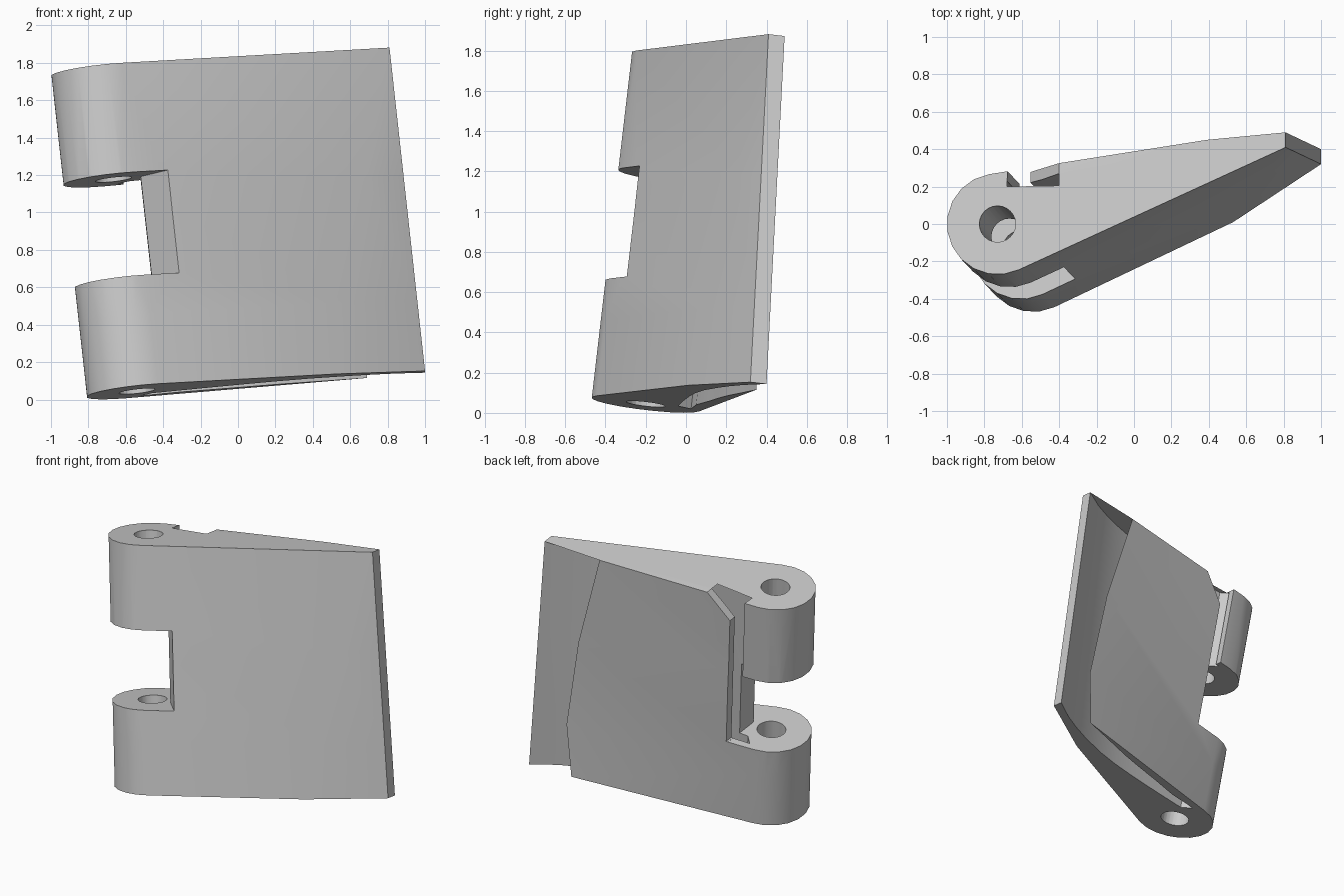
import bpy, bmesh, math

if "Cube" in bpy.data.objects:
    bpy.data.objects.remove(bpy.data.objects["Cube"], do_unlink=True)

HEIGHT = 1.76
LEAN = (0.19, -0.20)          # sideways drift of the pin axis from top to foot
PIN = (-0.73, 0.0)            # pin axis at the top
RADIUS = 0.27

grey = bpy.data.materials.new("plain_grey")
grey.use_nodes = True
grey.diffuse_color = (0.6, 0.6, 0.6, 1)
grey.node_tree.nodes["Principled BSDF"].inputs["Base Color"].default_value = (0.6, 0.6, 0.6, 1)


def lift(x, y, t):
    """Put a plan point on the tilted plane at height fraction t."""
    return (x, y, 0.08 + 0.11 * x - 0.116 * y + HEIGHT * t)


def along_axis(x, y, t):
    """Move a top-plan point along the leaning pin axis."""
    return lift(x + LEAN[0] * (1 - t), y + LEAN[1] * (1 - t), t)


def loft(name, rings):
    """Closed solid through a stack of equal-length rings."""
    bm = bmesh.new()
    levels = [[bm.verts.new(p) for p in ring] for ring in rings]
    n = len(levels[0])
    for low, high in zip(levels, levels[1:]):
        for i in range(n):
            j = (i + 1) % n
            bm.faces.new((low[i], low[j], high[j], high[i]))
    bm.faces.new(levels[0][::-1])
    bm.faces.new(levels[-1])
    bmesh.ops.triangulate(bm, faces=bm.faces[:])
    bmesh.ops.recalc_face_normals(bm, faces=bm.faces[:])
    mesh = bpy.data.meshes.new(name)
    bm.to_mesh(mesh)
    bm.free()
    mesh.materials.append(grey)
    obj = bpy.data.objects.new(name, mesh)
    bpy.context.collection.objects.link(obj)
    return obj


def prism(name, plan, t0, t1):
    return loft(name, [[along_axis(x, y, t) for x, y in plan] for t in (t0, t1)])


def circle(radius, start, end, steps):
    angles = [math.radians(start + (end - start) * i / steps) for i in range(steps + 1)]
    return [(PIN[0] + radius * math.cos(a), PIN[1] + radius * math.sin(a)) for a in angles]


# Outline as (top point, foot point, edge bulge): barrel, front skin, rear curve, flap
outline = []


def add(points, shift):
    for x, y in points:
        dx, dy, bulge = shift(x)
        outline.append(((x, y), (x + dx, y + dy), bulge))


def plate_shift(x):
    return LEAN[0], LEAN[1] + 0.11 * max(0, (x + 0.65) / 1.46), 0


def flap_shift(x):
    u = (x + 0.5) / 0.89
    return LEAN[0] + 0.11 * u, LEAN[1] + 0.10 * u, 0.09 * u


add(circle(RADIUS, 100, 295, 11), lambda x: (*LEAN, 0))
add([(0.80, 0.405)], lambda x: (-0.27, -0.395, 0))
add([(0.81, 0.41), (0.81, 0.49), (0.65, 0.39), (0.52, 0.33), (0.4, 0.285), (0.2, 0.225),
     (0.02, 0.195), (-0.15, 0.18), (-0.4, 0.167), (-0.65, 0.16), (-0.71, 0.225)], plate_shift)
add([(-0.5, 0.25), (-0.3, 0.29), (-0.15, 0.315), (0.0, 0.345), (0.2, 0.40), (0.39, 0.45)],
    flap_shift)

rings = []
for t, swell in ((0, 0), (0.22, 1), (0.6, 0.9), (1, 0)):
    rings.append([lift(b[0] + (a[0] - b[0]) * t + k * swell, b[1] + (a[1] - b[1]) * t, t)
                  for a, b, k in outline])
body = loft("hinge_leaf", rings)

# Cutters: pin bore, space for the mating knuckle, gap beside the flap
bore = prism("pin_bore_cutter", circle(0.097, 0, 345, 23), -0.1, 1.1)
notch = prism("knuckle_notch_cutter",
              [(-0.235, -0.392), (-0.585, 0.0), (-0.585, 0.6), (-1.3, 0.6),
               (-1.3, -0.6), (-0.235, -0.6)], 0.34, 0.66)
gap = loft("flap_gap_cutter", [
    [along_axis(x, y, t) for x, y in
     ((-0.68, 0.20), (right, 0.205), (right, 0.6), (-0.66, 0.6))]
    for t, right in ((0.341, -0.572), (0.9, -0.572), (1.0, -0.40), (1.05, -0.315))])

bpy.context.view_layer.objects.active = body
for cutter in (bore, notch, gap):
    cutter.hide_render = True
    mod = body.modifiers.new(cutter.name, 'BOOLEAN')
    mod.operation = 'DIFFERENCE'
    mod.solver = 'EXACT'
    mod.object = cutter
    bpy.ops.object.modifier_apply(modifier=mod.name)
    bpy.data.objects.remove(cutter, do_unlink=True)

# Soft barrel and flap, crisp cut edges
bpy.ops.object.select_all(action='DESELECT')
body.select_set(True)
bpy.ops.object.shade_smooth_by_angle(angle=math.radians(30))
